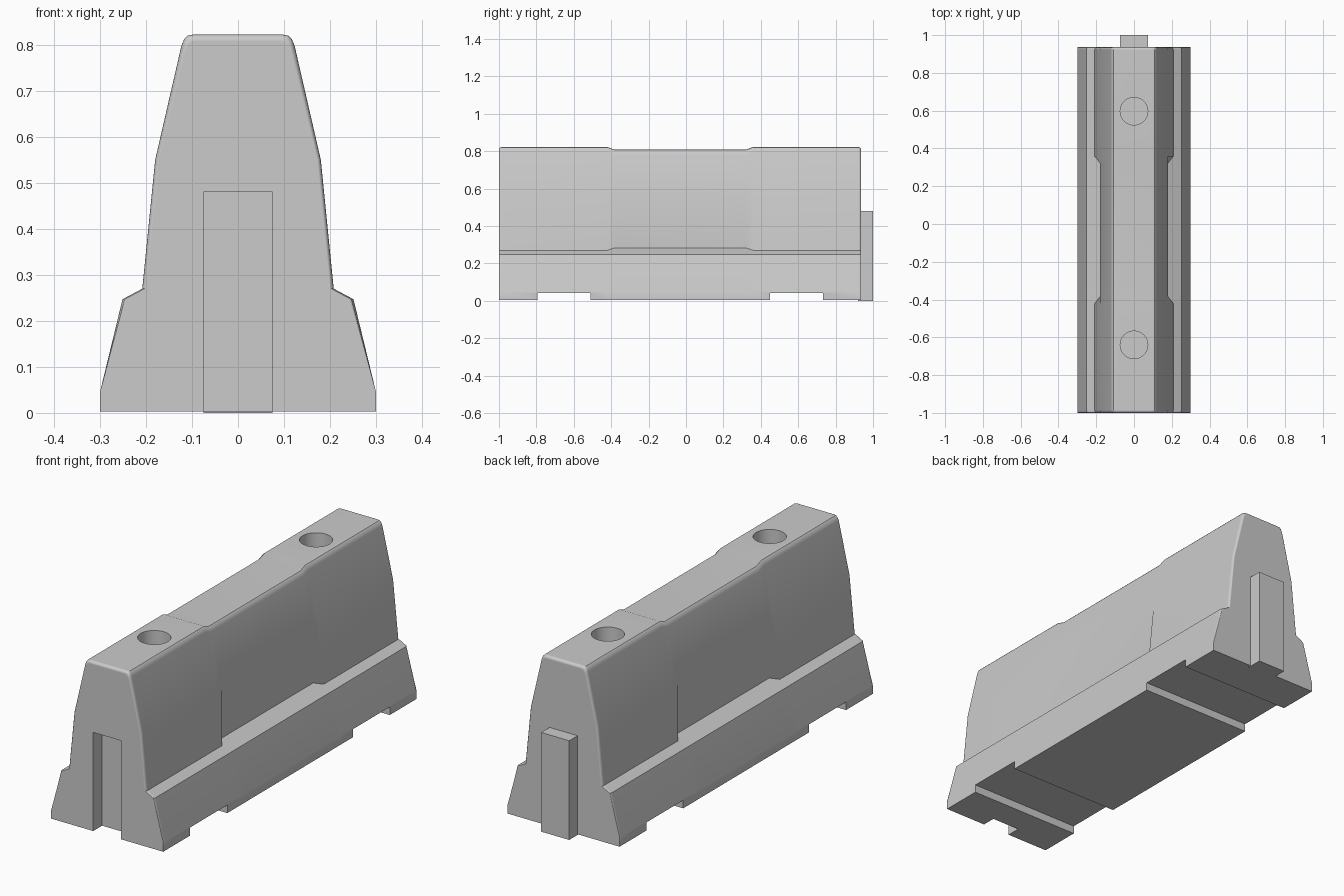
import bpy, bmesh, math

if "Cube" in bpy.data.objects:
    bpy.data.objects.remove(bpy.data.objects["Cube"])

# Half cross-section (x, z) of the barrier, from the foot up to the crown
PROFILE = [(0.30, 0.003), (0.30, 0.045), (0.251, 0.247), (0.208, 0.270),
           (0.180, 0.550), (0.123, 0.798), (0.117, 0.812), (0.109, 0.820), (0.098, 0.822)]
LEDGE = 3            # profile point pushed inwards for the side recess
Y0, Y1 = -1.0, 0.936


def section(inset=0.0, mid=False):
    """Closed cross-section, rounded in at the ends or recessed in the middle."""
    half = []
    for i, (x, z) in enumerate(PROFILE):
        if i > 1:
            x -= inset * 0.6
        if i > 4:
            z -= inset
        if mid and i == LEDGE:
            x, z = 0.178, 0.283
        if mid and i > 4:
            z -= 0.014
        half.append((x, z))
    return half + [(-x, z) for x, z in reversed(half)]


def finish(bm, name):
    bmesh.ops.recalc_face_normals(bm, faces=bm.faces)
    mesh = bpy.data.meshes.new(name)
    bm.to_mesh(mesh)
    bm.free()
    ob = bpy.data.objects.new(name, mesh)
    bpy.context.collection.objects.link(ob)
    return ob


def box(name, x, y, z):
    bm = bmesh.new()
    bmesh.ops.create_cube(bm, size=1)
    for v in bm.verts:
        for k, (a, b) in enumerate((x, y, z)):
            v.co[k] = a if v.co[k] < 0 else b
    return finish(bm, name)


def cylinder(name, y, radius, z):
    bm = bmesh.new()
    bmesh.ops.create_cone(bm, cap_ends=True, segments=48, radius1=radius,
                          radius2=radius, depth=z[1] - z[0])
    bmesh.ops.translate(bm, verts=bm.verts, vec=(0, y, (z[0] + z[1]) / 2))
    return finish(bm, name)


# Barrier body: cross-sections lofted along y, with rounded ends
R, STEPS = 0.014, 4
arc = [(R * (1 - math.cos(t)), R * (1 - math.sin(t)))
       for t in (math.pi / 2 * k / STEPS for k in range(STEPS + 1))]
stations = [(Y0 + d, section(i)) for d, i in arc]
stations += [(-0.42, section()), (-0.382, section(mid=True)),
             (0.32, section(mid=True)), (0.358, section())]
stations += [(Y1 - d, section(i)) for d, i in reversed(arc)]

bm = bmesh.new()
rings = [[bm.verts.new((x, y, z)) for x, z in pts] for y, pts in stations]
for a, b in zip(rings, rings[1:]):
    n = len(a)
    for i in range(n):
        bm.faces.new((a[i], a[(i + 1) % n], b[(i + 1) % n], b[i]))
bm.faces.new(rings[0])
bm.faces.new(rings[-1])
body = finish(bm, "barrier_body")

# Cut fork pockets, the front groove and the two lifting holes
cutters = [box("fork_pocket_front", (-0.5, 0.5), (-0.795, -0.51), (-0.1, 0.042)),
           box("fork_pocket_back", (-0.5, 0.5), (0.45, 0.732), (-0.1, 0.042)),
           box("groove", (-0.075, 0.075), (-1.1, -0.932), (-0.1, 0.48)),
           cylinder("hole_front", -0.64, 0.073, (0.55, 0.9)),
           cylinder("hole_back", 0.597, 0.073, (0.55, 0.9))]
bpy.context.view_layer.objects.active = body
for c in cutters:
    c.hide_render = True
    mod = body.modifiers.new(c.name, 'BOOLEAN')
    mod.operation, mod.solver, mod.object = 'DIFFERENCE', 'EXACT', c
    bpy.ops.object.modifier_apply(modifier=mod.name)
    bpy.data.objects.remove(c)

bpy.ops.object.select_all(action='DESELECT')
body.select_set(True)
bpy.ops.object.shade_smooth_by_angle(angle=math.radians(30))
weighted = body.modifiers.new("weighted_normals", 'WEIGHTED_NORMAL')
weighted.keep_sharp = True

# Interlocking tongue on the back end
box("tongue", (-0.075, 0.075), (0.92, 1.0), (0.0, 0.48))
